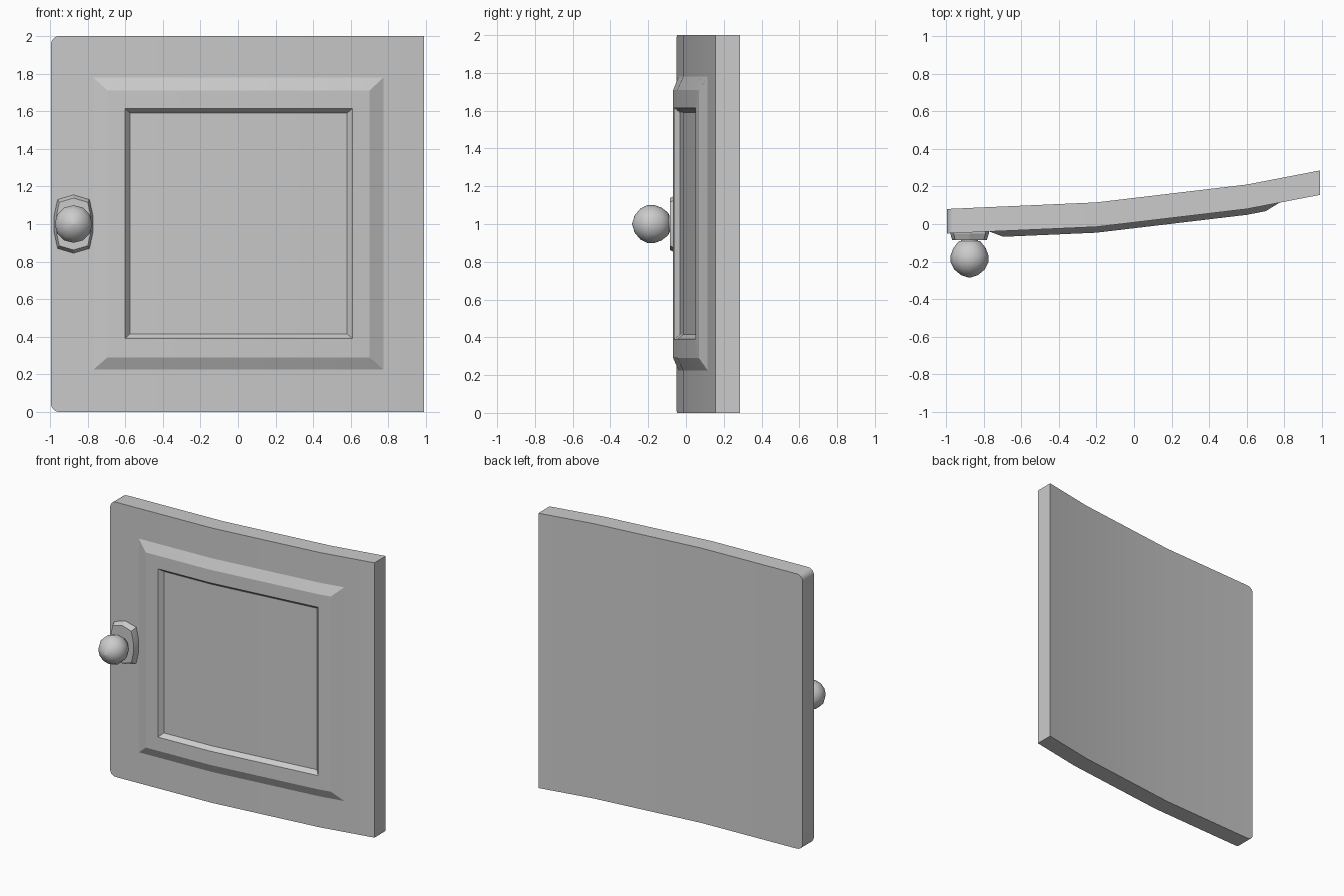
import bpy, bmesh, math

cube = bpy.data.objects.get("Cube")
if cube:
    bpy.data.objects.remove(cube, do_unlink=True)

grey = bpy.data.materials.new("light grey")
grey.use_nodes = True
grey.diffuse_color = (0.6, 0.6, 0.6, 1)
grey.node_tree.nodes["Principled BSDF"].inputs["Base Color"].default_value = (0.6, 0.6, 0.6, 1)

# Door curve seen from above: front surface depth at each kink
BEND = [(-1.0, -0.05), (-0.2, -0.015), (0.6, 0.08), (1.0, 0.157)]


def front_y(x):
    for (x0, y0), (x1, y1) in zip(BEND, BEND[1:]):
        if x <= x1:
            break
    return y0 + (y1 - y0) * (x - x0) / (x1 - x0)


def loft(bm, loops, cap_start=True, cap_end=True):
    """Join equal-length loops of points with quads."""
    rings = [[bm.verts.new(p) for p in loop] for loop in loops]
    n = len(rings[0])
    for a, b in zip(rings, rings[1:]):
        for i in range(n):
            j = (i + 1) % n
            bm.faces.new((a[i], a[j], b[j], b[i]))
    if cap_start:
        bm.faces.new(rings[0][::-1])
    if cap_end:
        bm.faces.new(rings[-1])


def bend(bm):
    for x, _ in BEND[1:-1]:
        bmesh.ops.bisect_plane(bm, geom=bm.verts[:] + bm.edges[:] + bm.faces[:],
                               plane_co=(x, 0, 0), plane_no=(1, 0, 0))
    for v in bm.verts:
        v.co.y += front_y(v.co.x)


def finish(name, bm, angle, recalc=True):
    if recalc:
        bmesh.ops.recalc_face_normals(bm, faces=bm.faces[:])
    mesh = bpy.data.meshes.new(name)
    bm.to_mesh(mesh)
    bm.free()
    mesh.materials.append(grey)
    obj = bpy.data.objects.new(name, mesh)
    bpy.context.collection.objects.link(obj)
    bpy.ops.object.select_all(action="DESELECT")
    obj.select_set(True)
    bpy.context.view_layer.objects.active = obj
    bpy.ops.object.shade_smooth_by_angle(angle=math.radians(angle))
    return obj


# Curved door slab with rounded corners on the knob side
RADIUS, LEFT, RIGHT = 0.045, -0.995, 0.99
outline = [(RIGHT, 0), (RIGHT, 2)]
for cz, start in ((2 - RADIUS, 90), (RADIUS, 180)):
    for k in range(6):
        a = math.radians(start + 18 * k)
        outline.append((LEFT + RADIUS + RADIUS * math.cos(a), cz + RADIUS * math.sin(a)))
bm = bmesh.new()
loft(bm, [[(x, y, z) for x, z in outline] for y in (0, 0.13)])
bend(bm)
finish("door_slab", bm, 20)


# Raised picture-frame moulding around the centre panel
def rect(x0, x1, z0, z1, y):
    return [(x0, y, z0), (x1, y, z0), (x1, y, z1), (x0, y, z1)]


bm = bmesh.new()
loft(bm, [rect(-0.77, 0.775, 0.225, 1.78, 0),
          rect(-0.695, 0.7, 0.29, 1.71, -0.031),
          rect(-0.6, 0.61, 0.39, 1.615, -0.031),
          rect(-0.575, 0.58, 0.415, 1.59, 0)], False, False)
bend(bm)
finish("panel_moulding", bm, 20, recalc=False)

# Elongated escutcheon plate with a tapered rim
KNOB_X = -0.875
quarter = [(0.0, 0.155), (0.085, 0.13), (0.103, 0.045)]
half = quarter + [(x, -z) for x, z in reversed(quarter)]
plate = half + [(-x, z) for x, z in reversed(half[1:-1])]
bm = bmesh.new()
loft(bm, [[(KNOB_X + x * s, y, 1 + z * s) for x, z in plate]
          for y, s in ((-0.03, 1), (-0.05, 1), (-0.085, 0.89))])
finish("knob_plate", bm, 20)

# Round knob on a short stem, turned about the y axis
profile = [(-0.07, 0.04), (-0.09, 0.045), (-0.092, 0.058), (-0.128, 0.086),
           (-0.165, 0.1), (-0.205, 0.1), (-0.242, 0.081), (-0.272, 0.045), (-0.285, 0.004)]
SIDES = 12
bm = bmesh.new()
loft(bm, [[(KNOB_X + r * math.cos(math.tau * i / SIDES), y,
            1 + r * math.sin(math.tau * i / SIDES)) for i in range(SIDES)]
          for y, r in profile])
finish("knob", bm, 45)
